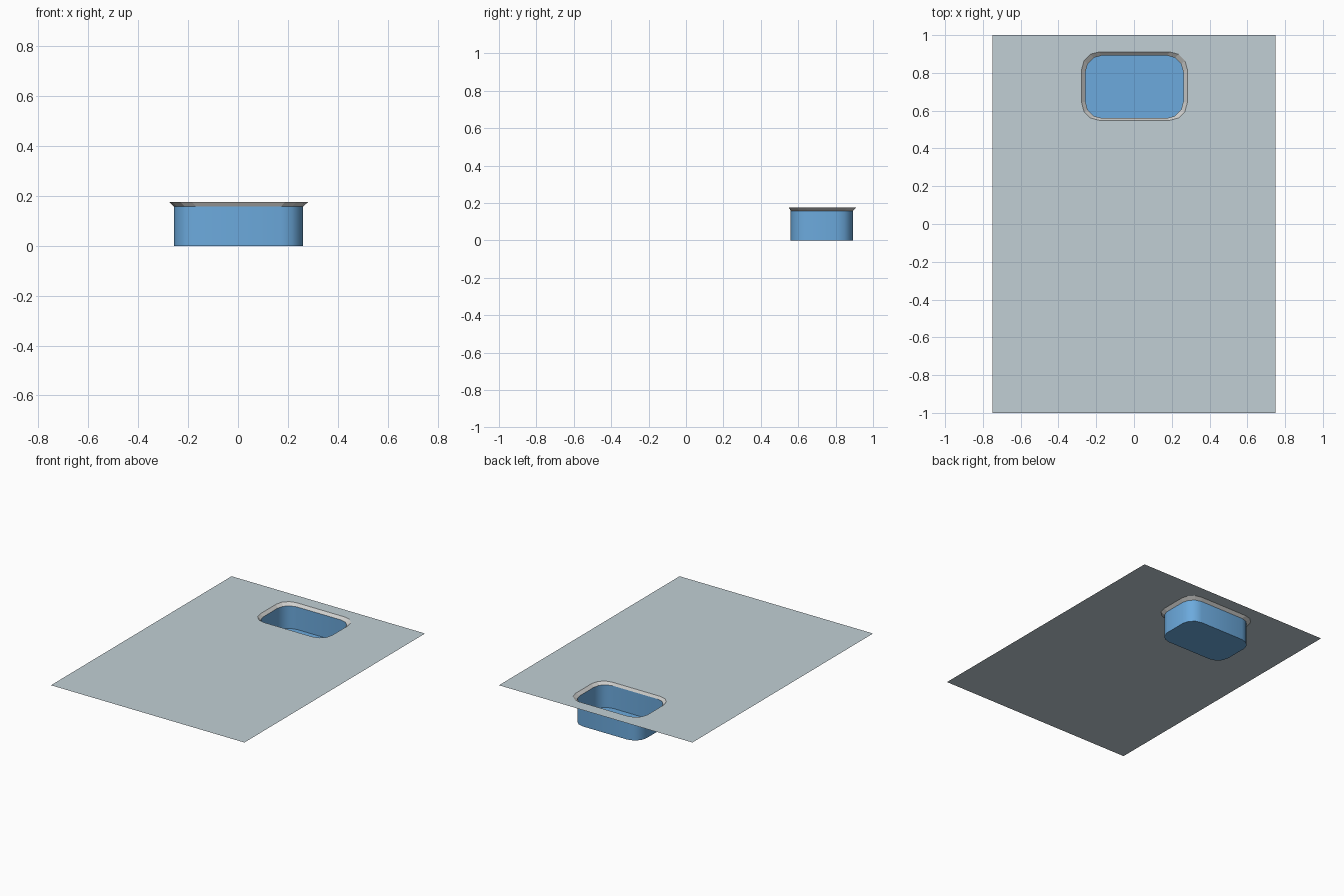
import bpy, bmesh, math

if "Cube" in bpy.data.objects:
    bpy.data.objects.remove(bpy.data.objects["Cube"])

TOP, RIM_LOW = 0.176, 0.158


def material(name, r, g, b):
    m = bpy.data.materials.new(name)
    lin = [((c / 255 + 0.055) / 1.055) ** 2.4 for c in (r, g, b)]
    m.diffuse_color = (*lin, 1)
    m.use_nodes = True
    m.node_tree.nodes["Principled BSDF"].inputs["Base Color"].default_value = m.diffuse_color
    return m


def loop(bm, x0, x1, y0, y1, r, z, seg=3):
    """Ring of vertices along a rounded rectangle."""
    corners = [(x1 - r, y1 - r), (x0 + r, y1 - r), (x0 + r, y0 + r), (x1 - r, y0 + r)]
    ring = []
    for k, (cx, cy) in enumerate(corners):
        for i in range(seg + 1):
            a = math.radians(90 * (k + i / seg))
            ring.append(bm.verts.new((cx + r * math.cos(a), cy + r * math.sin(a), z)))
    return ring


def bridge(bm, low, high):
    n = len(low)
    for i in range(n):
        j = (i + 1) % n
        bm.faces.new((low[i], low[j], high[j], high[i]))


def finish(bm, name, mat):
    me = bpy.data.meshes.new(name)
    bm.to_mesh(me)
    bm.free()
    ob = bpy.data.objects.new(name, me)
    bpy.context.collection.objects.link(ob)
    me.materials.append(mat)
    return ob


OUTER = (-0.277, 0.282, 0.549, 0.911, 0.092)
INNER = (-0.257, 0.261, 0.560, 0.892, 0.088)

# flat worktop sheet with the basin opening cut out
bm = bmesh.new()
hole = loop(bm, *OUTER, TOP)
rect = [bm.verts.new((x, y, TOP)) for x, y in ((0.75, 1), (-0.75, 1), (-0.75, -1), (0.75, -1))]
edges = [bm.edges.new((r[i], r[(i + 1) % len(r)])) for r in (hole, rect) for i in range(len(r))]
bmesh.ops.triangle_fill(bm, edges=edges, use_beauty=True, normal=(0, 0, 1))
for f in bm.faces:
    f.normal_update()
    if f.normal.z < 0:
        f.normal_flip()
finish(bm, "worktop_sheet", material("pale blue grey", 193, 207, 213))

# sloped rim
bm = bmesh.new()
bridge(bm, loop(bm, *OUTER, TOP), loop(bm, *INNER, RIM_LOW))
finish(bm, "basin_rim", material("light grey", 208, 208, 206))

# basin walls and floor
bm = bmesh.new()
floor = loop(bm, *INNER, 0)
bridge(bm, loop(bm, *INNER, RIM_LOW), floor)
bm.faces.new(floor)
basin = finish(bm, "basin", material("basin blue", 108, 170, 221))
bpy.context.view_layer.objects.active = basin
basin.select_set(True)
bpy.ops.object.shade_smooth_by_angle(angle=math.radians(40))
